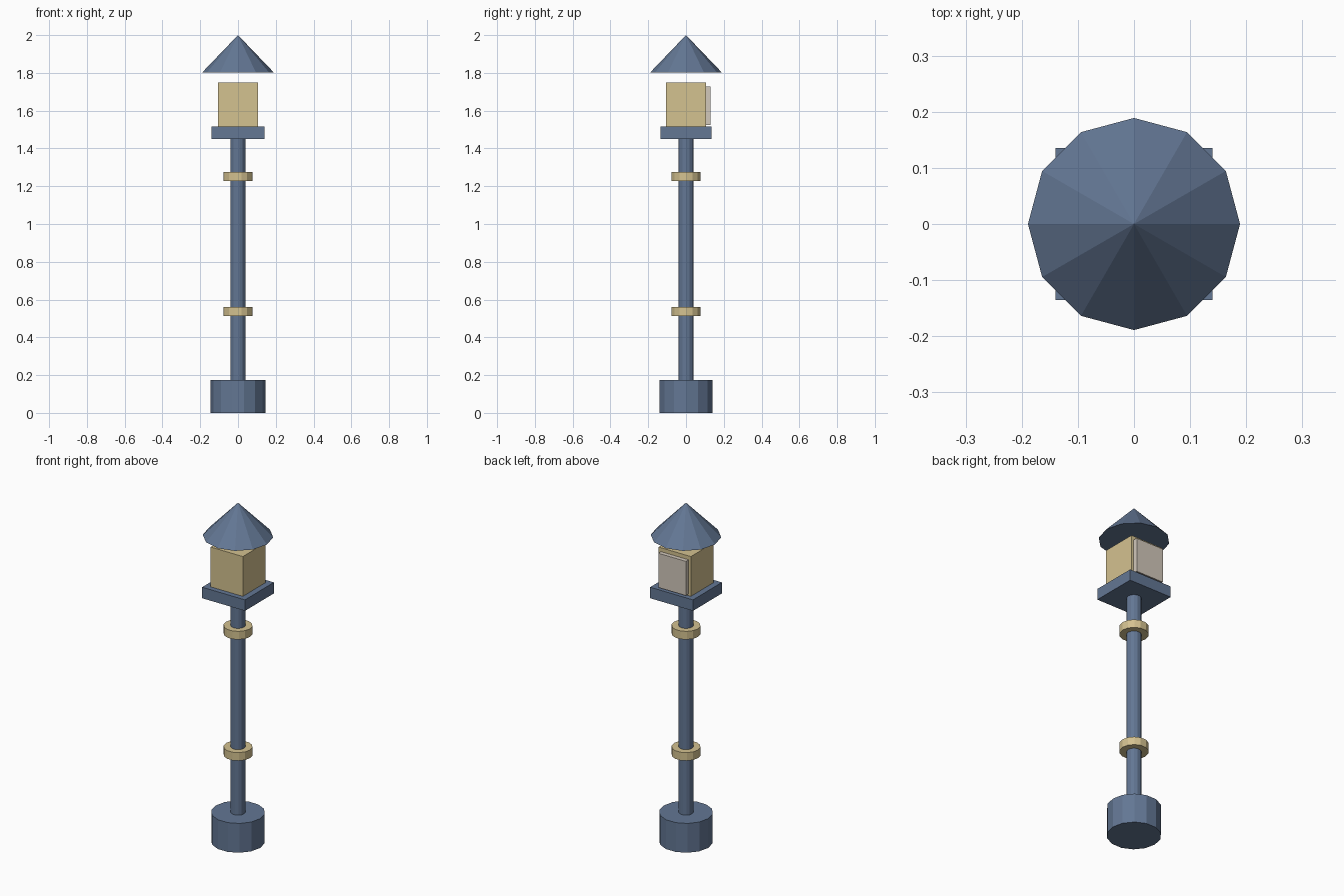
import bpy
import math

default = bpy.data.objects.get("Cube")
if default:
    bpy.data.objects.remove(default, do_unlink=True)


def material(name, rgb):
    mat = bpy.data.materials.new(name)
    mat.use_nodes = True
    color = (*rgb, 1)
    mat.diffuse_color = color
    mat.node_tree.nodes["Principled BSDF"].inputs["Base Color"].default_value = color
    return mat


blue = material("slate_blue", (0.125, 0.184, 0.296))
gold = material("pale_gold", (0.658, 0.539, 0.279))
stone = material("warm_grey", (0.645, 0.578, 0.497))


def finish(name, mat):
    obj = bpy.context.object
    obj.name = name
    obj.data.materials.append(mat)
    return obj


def round_part(name, mat, sides, bottom, top, radius, tip=None):
    """Flat-faceted cylinder or cone with a corner on the x axis."""
    bpy.ops.mesh.primitive_cone_add(
        vertices=sides, radius1=radius, radius2=radius if tip is None else tip,
        depth=top - bottom, location=(0, 0, (top + bottom) / 2))
    obj = finish(name, mat)
    for v in obj.data.vertices:  # turn the first corner from +y to +x
        v.co.x, v.co.y = v.co.y, -v.co.x
    return obj


def box_part(name, mat, low, high):
    bpy.ops.mesh.primitive_cube_add(
        size=1, location=[(a + b) / 2 for a, b in zip(low, high)])
    obj = finish(name, mat)
    size = [b - a for a, b in zip(low, high)]
    for v in obj.data.vertices:
        v.co = [c * s for c, s in zip(v.co, size)]
    return obj


# Base and post
round_part("base", blue, 14, 0, 0.173, 0.145)
round_part("post", blue, 14, 0.17, 1.45, 0.04)

# Decorative collars
for name, z in (("lower_collar", 0.536), ("upper_collar", 1.252)):
    round_part(name, gold, 14, z - 0.024, z + 0.024, 0.078)

# Lantern tray, body and rear door
box_part("lantern_tray", blue, (-0.14, -0.135, 1.45), (0.14, 0.135, 1.515))
box_part("lantern_body", gold, (-0.105, -0.105, 1.515), (0.105, 0.105, 1.75))
box_part("rear_door", stone, (-0.09, 0.104, 1.525), (0.09, 0.13, 1.727))

# Floating conical roof
round_part("roof", blue, 12, 1.803, 2, 0.189, 0)
